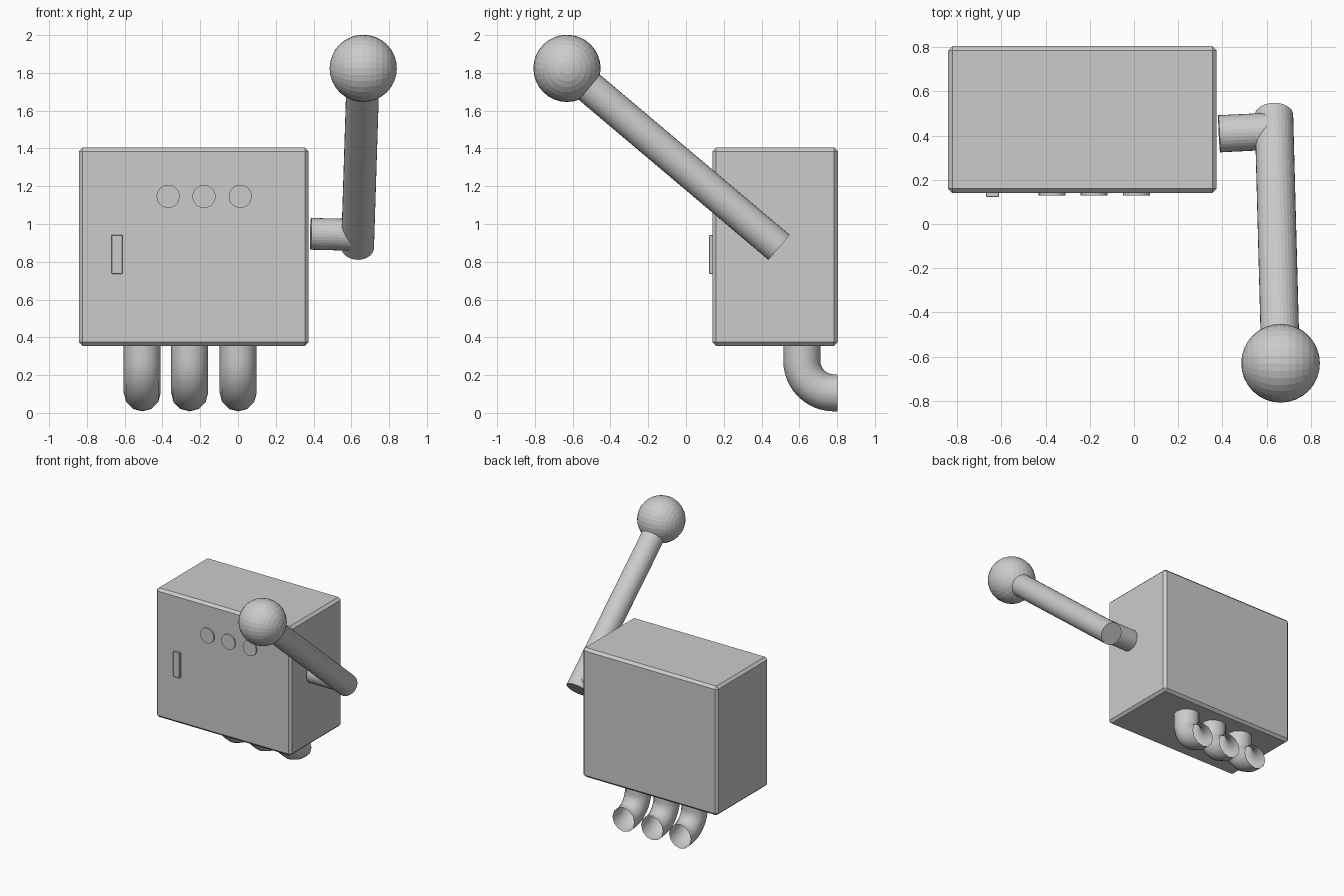
import bpy, bmesh, math
from mathutils import Vector, Matrix

if "Cube" in bpy.data.objects:
    bpy.data.objects.remove(bpy.data.objects["Cube"])

grey = bpy.data.materials.new("light grey")
grey.diffuse_color = (0.6, 0.6, 0.6, 1)
grey.use_nodes = True
grey.node_tree.nodes["Principled BSDF"].inputs["Base Color"].default_value = grey.diffuse_color


def make(name, bm, smooth=False):
    bmesh.ops.recalc_face_normals(bm, faces=bm.faces)
    me = bpy.data.meshes.new(name)
    bm.to_mesh(me)
    bm.free()
    me.materials.append(grey)
    ob = bpy.data.objects.new(name, me)
    bpy.context.collection.objects.link(ob)
    if smooth:
        me.shade_smooth()
    return ob


def box(name, lo, hi, bevel):
    lo, hi = Vector(lo), Vector(hi)
    bm = bmesh.new()
    bmesh.ops.create_cube(bm, size=1, matrix=Matrix.Translation((lo + hi) / 2)
                          @ Matrix.Diagonal((*(hi - lo), 1)))
    bmesh.ops.bevel(bm, geom=bm.edges[:], offset=bevel, segments=1, affect='EDGES')
    return make(name, bm)


def rod(name, a, b, r, sides=32):
    a, b = Vector(a), Vector(b)
    d = b - a
    m = Matrix.Translation((a + b) / 2) @ d.to_track_quat('Z', 'Y').to_matrix().to_4x4()
    bm = bmesh.new()
    bmesh.ops.create_cone(bm, cap_ends=True, segments=sides, radius1=r, radius2=r,
                          depth=d.length, matrix=m)
    return make(name, bm)


def bent_pipe(name, x, r=0.098, bend=0.17, sides=12):
    # open tube: straight down, quarter bend, short run to the back
    cy, cz = 0.783, 0.276
    path = [(0.613, 0.37, 0)]
    for i in range(13):
        t = math.pi / 2 * i / 12
        path.append((cy - bend * math.cos(t), cz - bend * math.sin(t), t))
    path.append((0.802, cz - bend, math.pi / 2))
    bm = bmesh.new()
    rings = []
    for y, z, t in path:
        ring = []
        for k in range(sides):
            a = 2 * math.pi * k / sides
            u, v = r * math.cos(a), r * math.sin(a)
            ring.append(bm.verts.new((x + u, y + v * math.cos(t), z + v * math.sin(t))))
        rings.append(ring)
    for p, q in zip(rings, rings[1:]):
        for k in range(sides):
            n = (k + 1) % sides
            bm.faces.new((p[k], p[n], q[n], q[k]))
    return make(name, bm, True)


# main cabinet
box("cabinet", (-0.842, 0.14, 0.355), (0.374, 0.804, 1.405), 0.02)

# front details
box("coin_slot", (-0.67, 0.122, 0.736), (-0.611, 0.16, 0.942), 0.003)
for i, x in enumerate((-0.37, -0.18, 0.012)):
    rod(f"button_{i + 1}", (x, 0.13, 1.146), (x, 0.16, 1.146), 0.061)

# outlet pipes underneath
for i, x in enumerate((-0.507, -0.256, 0.001)):
    bent_pipe(f"outlet_pipe_{i + 1}", x)

# lever with its axle and ball knob
rod("lever_axle", (0.385, 0.408, 0.948), (0.63, 0.42, 0.942), 0.084)
knob = Vector((0.663, -0.63, 1.824))
rod("lever_arm", (0.633, 0.492, 0.877), knob, 0.087)
bm = bmesh.new()
bmesh.ops.create_uvsphere(bm, u_segments=32, v_segments=16, radius=0.178,
                          matrix=Matrix.Translation(knob) @ Matrix.Rotation(math.pi / 2, 4, 'Y'))
make("lever_knob", bm)
